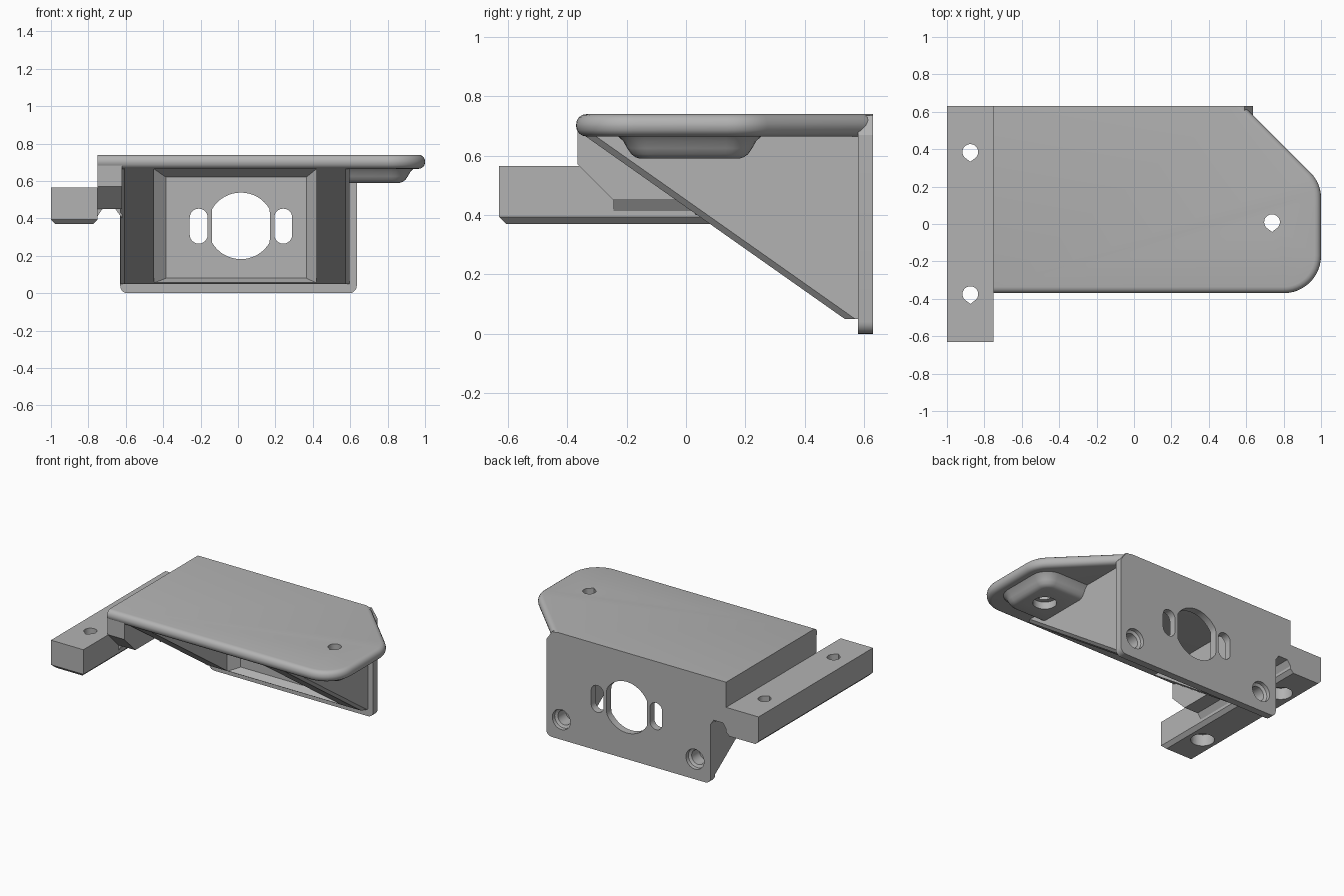
import bpy, bmesh
from math import cos, sin, pi, radians

cube = bpy.data.objects.get("Cube")
if cube:
    bpy.data.objects.remove(cube, do_unlink=True)

GREY = (0.45, 0.45, 0.45, 1)
mat = bpy.data.materials.new("plain grey")
mat.use_nodes = True
mat.diffuse_color = GREY
mat.node_tree.nodes["Principled BSDF"].inputs["Base Color"].default_value = GREY


def place(p, axis, d):
    """Put a 2D profile point at distance d along an axis."""
    return {"x": (d, p[0], p[1]), "y": (p[0], d, p[1]), "z": (p[0], p[1], d)}[axis]


def loft(name, axis, rings, chamfer=None, size=0.0, segments=1):
    """Skin a list of (distance, profile) rings; bevel the edges picked by a rule."""
    bm = bmesh.new()
    loops = [[bm.verts.new(place(p, axis, d)) for p in pts] for d, pts in rings]
    n = len(loops[0])
    for a, b in zip(loops, loops[1:]):
        for i in range(n):
            j = (i + 1) % n
            bm.faces.new((a[i], a[j], b[j], b[i]))
    bm.faces.new(loops[0])
    bm.faces.new(loops[-1])
    bmesh.ops.recalc_face_normals(bm, faces=bm.faces)
    if chamfer:
        edges = [e for e in bm.edges if chamfer(e.verts[0].co, e.verts[1].co)]
        bmesh.ops.bevel(bm, geom=edges, offset=size, segments=segments,
                        profile=0.5, affect="EDGES")
    mesh = bpy.data.meshes.new(name)
    bm.to_mesh(mesh)
    bm.free()
    mesh.materials.append(mat)
    ob = bpy.data.objects.new(name, mesh)
    bpy.context.collection.objects.link(ob)
    return ob


def prism(name, axis, a, b, pts, *bevel):
    return loft(name, axis, [(a, pts), (b, pts)], *bevel)


def arc(cx, cy, r, start, end, n):
    return [(cx + r * cos(radians(start + (end - start) * i / n)),
             cy + r * sin(radians(start + (end - start) * i / n))) for i in range(n + 1)]


def circle(cx, cy, r, n=32):
    return arc(cx, cy, r, 0, 360, n)[:-1]


def rect(x0, x1, y0, y1):
    return [(x0, y0), (x1, y0), (x1, y1), (x0, y1)]


def rounded(x0, x1, y0, y1, r, n=6):
    return (arc(x0 + r, y0 + r, r, 180, 270, n) + arc(x1 - r, y0 + r, r, 270, 360, n)
            + arc(x1 - r, y1 - r, r, 0, 90, n) + arc(x0 + r, y1 - r, r, 90, 180, n))


def teardrop(cx, cy, r):
    return arc(cx, cy, r, -45, 225, 24) + [(cx, cy - r * 1.25)]


def cut(ob, cutters):
    bpy.context.view_layer.objects.active = ob
    for c in cutters:
        m = ob.modifiers.new("cut", "BOOLEAN")
        m.operation, m.solver, m.object = "DIFFERENCE", "EXACT", c
        bpy.ops.object.modifier_apply(modifier=m.name)


# Top plate with rounded rim on its free edges
outline = ([(-0.75, -0.37)] + arc(0.80, -0.17, 0.20, 270, 360, 12)
           + arc(0.81, 0.14, 0.19, 0, 45, 6) + [(0.588, 0.63), (-0.75, 0.63)])


def rim(a, b):
    return (abs(a.z - b.z) < 0.01 and min(a.y, b.y) < 0.6
            and max(a.x, b.x) > -0.7)


top_plate = prism("top_plate", "z", 0.665, 0.74, outline, rim, 0.034, 4)

# Back plate with rounded lower corners
back_plate = prism("back_plate", "y", 0.58, 0.63,
                   arc(-0.59, 0.04, 0.04, 180, 270, 5) + arc(0.595, 0.04, 0.04, 270, 360, 5)
                   + [(0.635, 0.67), (0.59, 0.735), (-0.63, 0.735)])

# Sloped frame: a wedge hollowed into two gussets
slope = [(-0.345, 0.67), (0.535, 0.05), (0.60, 0.05), (0.60, 0.67)]


def slope_sides(a, b):
    return abs(a.x - b.x) < 0.01 and abs(a.y - b.y) > 0.5 and abs(a.z - b.z) > 0.3


gusset_frame = prism("gusset_frame", "x", -0.628, 0.595, slope, slope_sides, 0.02, 1)
opening = rect(-0.45, 0.42, 0.055, 0.665)
pocket = loft("pocket_cutter", "y", [(-0.5, opening), (0.52, opening),
                                     (0.58, rect(-0.385, 0.365, 0.08, 0.62))])

# Side rail
def rail_bottom(a, b):
    return a.z < 0.4 and b.z < 0.4 and min(a.y, b.y) < 0.6


side_rail = prism("side_rail", "z", 0.37, 0.565, rect(-1.0, -0.75, -0.63, 0.63),
                  rail_bottom, 0.024, 1)

# Neck joining rail and plate, with fillets under it
rail_neck = prism("rail_neck", "x", -0.75, -0.62,
                  [(-0.365, 0.70), (-0.365, 0.57), (-0.245, 0.45), (0.63, 0.45), (0.63, 0.70)])
neck_fillets = [
    prism("rail_fillet", "y", -0.245, 0.63, [(-0.752, 0.46), (-0.725, 0.46), (-0.725, 0.45), (-0.752, 0.41)]),
    prism("gusset_fillet", "y", 0.03, 0.63, [(-0.655, 0.46), (-0.62, 0.46), (-0.62, 0.40), (-0.655, 0.45)])]

# Flared screw boss under the free end of the plate
boss_rings = [(z, rounded(0.49 - g, 0.90 + g, -0.19 - g, 0.215 + g, 0.08 + g))
              for z, g in ((0.67, 0.045), (0.65, 0.022), (0.625, 0.008), (0.605, -0.006),
                           (0.595, -0.02), (0.59, -0.035))]
screw_boss = loft("screw_boss", "z", boss_rings)

# Cutters: motor opening, slots and blind bolt holes in the back
window = [(max(-0.14, min(0.17, x)), z) for x, z in circle(0.015, 0.36, 0.178, 48)]
back_cutters = [prism("window_cutter", "y", 0.5, 0.7, window)]
for x in (-0.21, 0.242):
    slot = rounded(x - 0.048, x + 0.048, 0.265, 0.452, 0.0475)
    back_cutters.append(prism("slot_cutter", "y", 0.5, 0.7, slot))
for x in (-0.51, 0.52):
    back_cutters.append(loft("bolt_cutter", "y", [
        (d, circle(x, 0.14, r)) for d, r in ((0.64, 0.07), (0.605, 0.068), (0.595, 0.05), (0.51, 0.05))]))

# Cutters: teardrop screw holes with round recesses below
rail_cutters, plate_cutters = [], []
for group, x, y, base, depth in ((rail_cutters, -0.875, 0.385, 0.35, 0.10),
                                 (rail_cutters, -0.875, -0.375, 0.35, 0.10),
                                 (plate_cutters, 0.738, 0.01, 0.57, 0.07)):
    group.append(prism("hole_cutter", "z", base, 0.8, teardrop(x, y, 0.042)))
    group.append(prism("recess_cutter", "z", base, base + depth, circle(x, y, 0.075)))

cut(gusset_frame, [pocket] + back_cutters)
cut(back_plate, back_cutters)
cut(side_rail, rail_cutters)
cut(top_plate, plate_cutters)
cut(screw_boss, plate_cutters)
for c in [pocket] + back_cutters + rail_cutters + plate_cutters:
    bpy.data.objects.remove(c, do_unlink=True)

# Smooth the curved surfaces, keep hard edges
for ob in bpy.context.view_layer.objects:
    ob.select_set(False)
parts = [top_plate, back_plate, gusset_frame, side_rail, rail_neck, screw_boss] + neck_fillets
for ob in parts:
    ob.select_set(True)
bpy.context.view_layer.objects.active = top_plate
bpy.ops.object.shade_smooth_by_angle(angle=radians(32))
